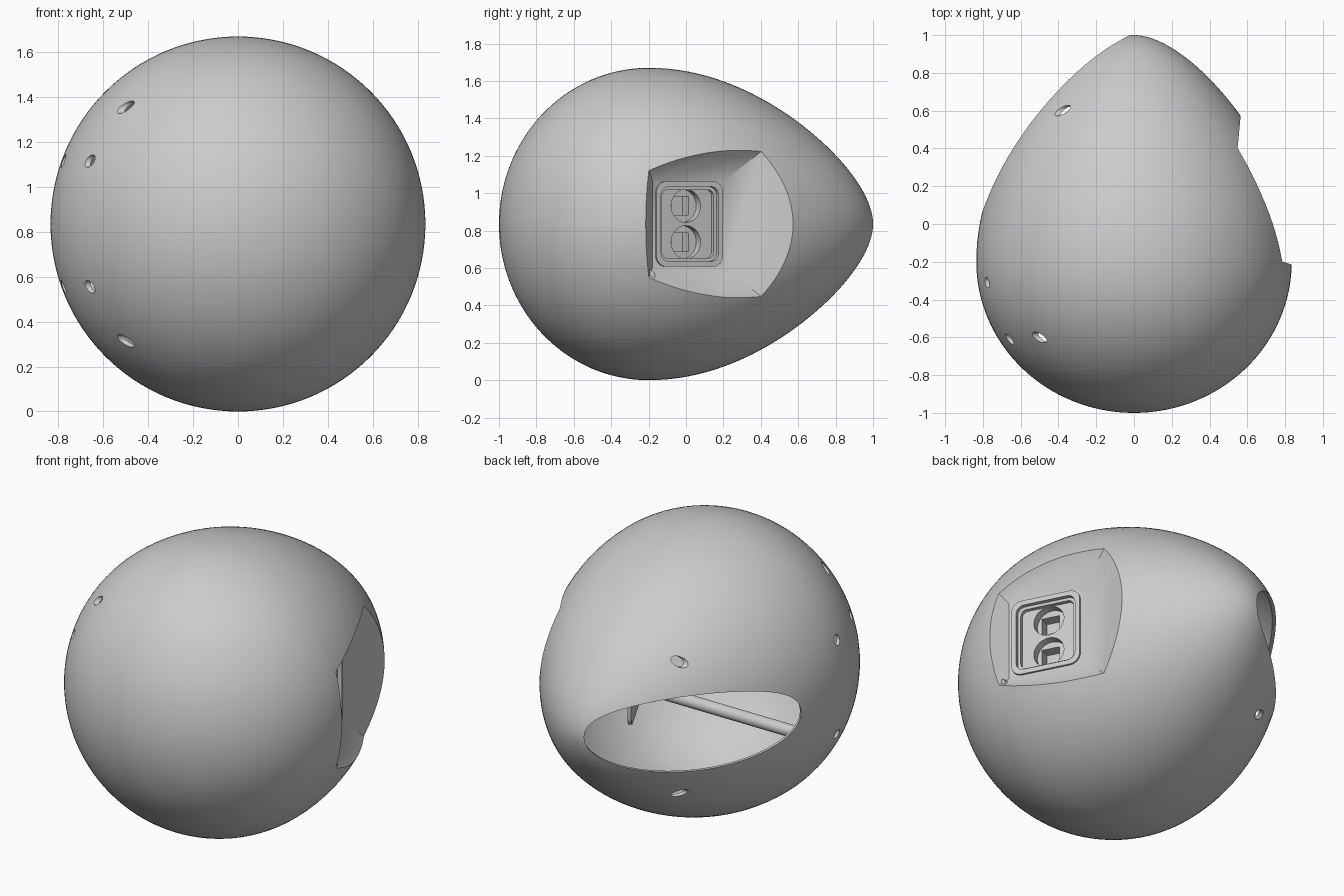
import bpy, bmesh, math
from mathutils import Matrix, Vector

if "Cube" in bpy.data.objects:
    bpy.data.objects.remove(bpy.data.objects["Cube"], do_unlink=True)

MID = 0.835      # height of the long axis, also the largest radius
WALL = 0.02      # shell thickness

grey = bpy.data.materials.new("plain grey")
grey.use_nodes = True
grey.diffuse_color = (0.6, 0.6, 0.6, 1)
grey.node_tree.nodes["Principled BSDF"].inputs["Base Color"].default_value = (0.6, 0.6, 0.6, 1)


def finish(bm, name):
    bmesh.ops.recalc_face_normals(bm, faces=bm.faces)
    mesh = bpy.data.meshes.new(name)
    bm.to_mesh(mesh)
    bm.free()
    mesh.materials.append(grey)
    obj = bpy.data.objects.new(name, mesh)
    bpy.context.collection.objects.link(obj)
    return obj


def cut(obj, *cutters, keep=False):
    """Subtract each cutter from obj and remove the cutters."""
    bpy.context.view_layer.objects.active = obj
    for cutter in cutters:
        mod = obj.modifiers.new("cut", "BOOLEAN")
        mod.operation = "DIFFERENCE"
        mod.solver = "EXACT"
        mod.object = cutter
        bpy.ops.object.modifier_apply(modifier=mod.name)
        if not keep:
            bpy.data.objects.remove(cutter, do_unlink=True)


def egg(name, inset):
    """Egg along y: blunt at the front, pointed at the back."""
    bm = bmesh.new()
    bmesh.ops.create_uvsphere(bm, u_segments=128, v_segments=72, radius=1)
    for v in bm.verts:
        a = max(-1, min(1, v.co.z))
        ring = math.sqrt(max(0, 1 - a * a))
        girth = ring if a < 0 else 0.62 * ring + 0.38 * math.cos(a * math.pi / 2)
        radial = Vector((v.co.x, v.co.y))
        if ring > 1e-4:
            radial = radial.normalized() * girth * (MID - inset)
        y = -0.2 + a * ((0.8 if a < 0 else 1.2) - inset)
        v.co = (radial.x, y, MID + radial.y)
    return finish(bm, name)


def funnel(grow):
    """Flared scoop in the left side, narrowing to the window."""
    near = [(0.73, -0.18, 0.235), (0.53, 0.21, 0.235)]
    flare = [(0.86, -0.224, 0.356), (0.574, 0.67, 0.6)]
    far = [(1.4, y, dz) for x, y, dz in flare]
    bm = bmesh.new()
    for x, y, dz in near + flare + far:
        for side in (-1, 1):
            shift = grow if y > 0 else -grow
            bm.verts.new((x - grow, y + shift, MID + side * (dz + grow)))
    hull = bmesh.ops.convex_hull(bm, input=bm.verts)
    inside = [g for g in hull["geom_interior"] if isinstance(g, bmesh.types.BMVert)]
    bmesh.ops.delete(bm, geom=inside, context="VERTS")
    return finish(bm, "scoop_cutter")


def cylinder(name, start, end, radius):
    start, end = Vector(start), Vector(end)
    axis = end - start
    turn = axis.to_track_quat("Z", "Y").to_matrix().to_4x4()
    bm = bmesh.new()
    bmesh.ops.create_cone(bm, cap_ends=True, segments=40, radius1=radius, radius2=radius,
                          depth=axis.length, matrix=Matrix.Translation((start + end) / 2) @ turn)
    return finish(bm, name)


# Frame of the window: local x points out of it
WINDOW = Matrix.Translation((0.63, 0.015, MID)) @ Matrix.Rotation(math.radians(27), 4, "Z")


def slab(name, x0, x1, half_y, half_z, corner=0.0, offset=(0, 0)):
    """Box in the window frame, with corners rounded about its local x axis."""
    bm = bmesh.new()
    bmesh.ops.create_cube(bm, size=2)
    for v in bm.verts:
        v.co = (x1 if v.co.x > 0 else x0, v.co.y * half_y + offset[0], v.co.z * half_z + offset[1])
    if corner:
        edges = [e for e in bm.edges if abs(e.verts[0].co.x - e.verts[1].co.x) > 1e-5]
        bmesh.ops.bevel(bm, geom=edges, offset=corner, segments=6, profile=0.5, affect="EDGES")
    bm.transform(WINDOW)
    return finish(bm, name)


def side_opening():
    """Oval prism through the rear right of the shell."""
    tip, front = Vector((-0.03, 1.0, MID)), Vector((-0.82, 0.08, MID))
    middle, half = (tip + front) / 2, (front - tip) / 2
    outward = Vector((half.y, -half.x, 0)).normalized()
    bm = bmesh.new()
    loops = []
    for depth in (-0.15, 0.9):
        loop = []
        for i in range(72):
            a = 2 * math.pi * i / 72
            up = 0.225 * math.copysign(abs(math.sin(a)) ** 0.9, math.sin(a))
            loop.append(bm.verts.new(middle + half * math.cos(a) + Vector((0, 0, up)) + outward * depth))
        bm.faces.new(loop)
        loops.append(loop)
    for i in range(72):
        j = (i + 1) % 72
        bm.faces.new((loops[0][i], loops[0][j], loops[1][j], loops[1][i]))
    return finish(bm, "opening_cutter")


# Shell: outer egg with scoop, hollowed by a matching inner egg
shell = egg("shell", 0)
cut(shell, funnel(0))
hollow = egg("hollow_cutter", WALL)
cut(hollow, funnel(WALL))
cut(shell, hollow, side_opening())

# Small drilled holes on the right side, mirrored top and bottom
for x, y, dz in ((-0.53, -0.60, 0.52), (-0.69, -0.61, 0.28), (-0.78, -0.31, 0.28), (-0.38, 0.6, 0.39)):
    for side in (-1, 1):
        z = MID + side * dz
        cut(shell, cylinder("drill", (x - 0.3, y, z), (x + 0.13, y, z), 0.028))

# Window housing with a rounded pocket and two round sockets
housing = slab("window_housing", -0.25, 0.012, 0.2, 0.228, 0.06)
pocket = slab("pocket_cutter", -0.035, 0.2, 0.172, 0.2, 0.045)
cut(shell, pocket, keep=True)
cut(housing, pocket)
for side in (-1, 1):
    dz = side * 0.097
    cut(housing,
        cylinder("socket_cutter", WINDOW @ Vector((-0.085, 0, dz)), WINDOW @ Vector((0.1, 0, dz)), 0.088),
        slab("square_cutter", -0.15, 0.1, 0.05, 0.05, offset=(-0.01, dz)))

# Thin inner trim ring around the pocket
trim = slab("window_trim", -0.036, -0.012, 0.174, 0.202, 0.045)
cut(trim, slab("trim_cutter", -0.1, 0.1, 0.155, 0.183, 0.035))

# Interior mount plate, its tab and the cross rod
plate = slab("mount_plate", -0.265, -0.245, 0.24, 0.37, 0.06)
tab = slab("mount_tab", -0.33, -0.25, 0.012, 0.37, offset=(-0.23, -0.05))
rod = cylinder("cross_rod", (-0.77, -0.2, MID - 0.28), (0.77, -0.2, MID - 0.28), 0.035)

# Smooth shading with crisp edges
for obj in bpy.context.selected_objects:
    obj.select_set(False)
for obj in (shell, housing, trim, plate, tab, rod):
    obj.select_set(True)
bpy.context.view_layer.objects.active = shell
bpy.ops.object.shade_smooth_by_angle(angle=math.radians(35))
